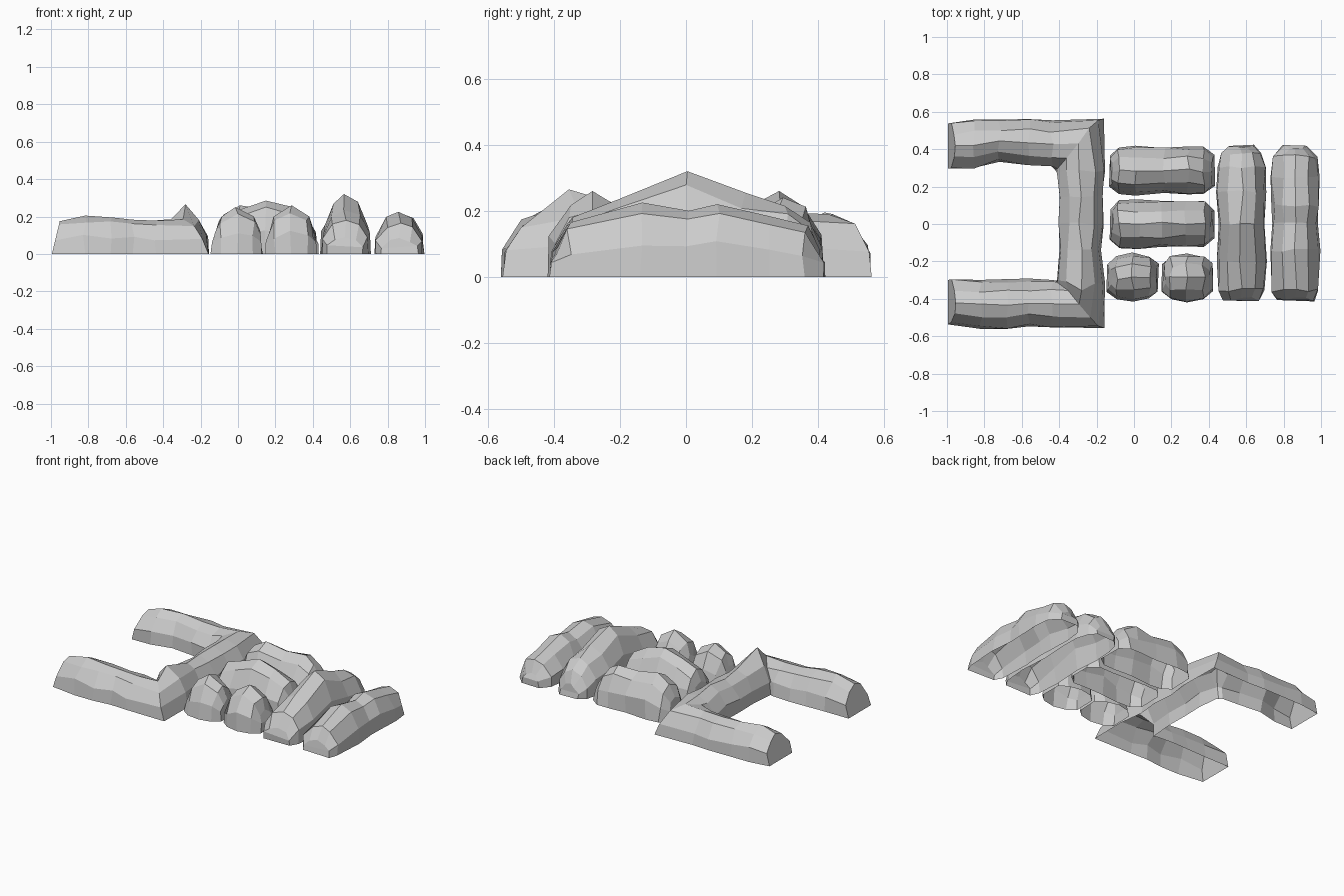
import bpy, bmesh, random
from mathutils import Vector

if "Cube" in bpy.data.objects:
    bpy.data.objects.remove(bpy.data.objects["Cube"])

random.seed(4)

# Cross-section of a boulder ridge: (fraction of half width, fraction of height)
SECTION = [(-1, 0), (-.94, .45), (-.54, .85), (0, 1), (.54, .85), (.94, .45), (1, 0)]


def loft(name, rings):
    """Open-bottomed shell through section rings, with both ends capped."""
    bm = bmesh.new()
    rows = [[bm.verts.new(p) for p in ring] for ring in rings]
    for a, b in zip(rows, rows[1:]):
        for i in range(len(a) - 1):
            bm.faces.new((a[i], a[i + 1], b[i + 1], b[i]))
    for row in (rows[0], rows[-1]):
        bm.faces.new((row[0], row[1], row[-2], row[-1]))
        bm.faces.new(row[1:-1])
    bmesh.ops.recalc_face_normals(bm, faces=bm.faces)
    if sum(f.normal.z * f.calc_area() for f in bm.faces) < 0:
        bmesh.ops.reverse_faces(bm, faces=bm.faces)
    mesh = bpy.data.meshes.new(name)
    bm.to_mesh(mesh)
    bm.free()
    ob = bpy.data.objects.new(name, mesh)
    bpy.context.collection.objects.link(ob)
    return ob


def ring(center, side, height, jitter=.01):
    """One section: side is the vector from the centre line to the edge."""
    pts = []
    for u, v in SECTION:
        j = Vector([random.uniform(-jitter, jitter) for _ in range(3)])
        if v == 0:
            j *= .4
        if v in (0, 1):
            j.z = 0
        pts.append(Vector((*center, v * height)) + Vector((*side, 0)) * u + j)
    return pts


def boulder(name, cx, cy, length, along_y, stations, half=.132):
    """Boulder from (position along, width factor, height) stations; rounded ends."""
    rings = []
    for t, w, h in stations:
        d = t * length
        c = (cx, cy + d) if along_y else (cx + d, cy)
        s = (half * w, 0) if along_y else (0, half * w)
        r = ring(c, s, h)
        if abs(t) == 1:
            # end ring leans inward towards the top
            for p in r:
                p[1 if along_y else 0] -= t * p.z * .15
        rings.append(r)
    return loft(name, rings)


# U-shaped wall: two arms joined by a crossbar, with mitred corners
wall = []
for x, y, w, h in [(-.995, .42, .12, .165), (-.86, .428, .13, .195),
                   (-.72, .445, .112, .19), (-.56, .435, .122, .18), (-.44, .43, .125, .18)]:
    wall.append(ring((x, y), (0, w), h))
wall.append(ring((-.29, .43), (.13, .135), .19))
for y, h, w in [(.28, .195, .13), (.14, .205, .115), (0, .195, .12),
                (-.14, .20, .112), (-.31, .205, .13)]:
    wall.append(ring((-.285, y), (w, 0), h))
wall.append(ring((-.29, -.43), (.13, -.13), .185))
for x, y, w, h in [(-.44, -.425, .125, .178), (-.56, -.42, .128, .183),
                   (-.68, -.43, .132, .195), (-.82, -.43, .132, .205), (-.995, -.415, .118, .175)]:
    wall.append(ring((x, y), (0, -w), h))
# Sloped arm tips
for r in (wall[0], wall[-1]):
    for p in r:
        p.x = -.995 + p.z * .24
# Bevelled outer corners and the raised peak beside the front one
for r in (wall[5], wall[11]):
    for p in r:
        if p.x > -.28 and p.z > .01:
            p.x -= .018
wall[10][3] = Vector((-.28, -.355, .265))
loft("u_shaped_wall", wall)

# Two short boulders at the front
for name, x, h in [("small_boulder_left", -.007, .25), ("small_boulder_right", .285, .26)]:
    boulder(name, x, -.287, .137, False,
            [(-1, .55, .125), (-.64, .86, .20), (0, 1, h), (.64, .86, .20), (1, .55, .125)])

# Two medium boulders lying along x
boulder("medium_boulder_back", .15, .285, .28, False,
        [(-1, .62, .13), (-.82, .95, .21), (-.5, 1, .26), (.05, .92, .235),
         (.5, .98, .24), (.8, .95, .20), (1, .62, .12)])
boulder("medium_boulder_middle", .15, 0, .28, False,
        [(-1, .62, .13), (-.82, .95, .205), (-.45, 1, .245), (-.03, .95, .285),
         (.45, .92, .255), (.8, .92, .195), (1, .55, .12)])

# Two long boulders lying along y
boulder("long_boulder_tall", .575, .005, .415, True,
        [(-1, .72, .09), (-.86, .95, .18), (-.5, 1, .235), (0, .92, .32),
         (.4, 1, .255), (.72, .96, .215), (.9, .82, .165), (1, .5, .09)])
boulder("long_boulder_end", .862, .005, .415, True,
        [(-1, .75, .085), (-.87, .95, .165), (-.35, 1, .225), (0, .92, .20),
         (.22, .95, .22), (.6, .98, .185), (.86, .9, .155), (1, .5, .08)])
